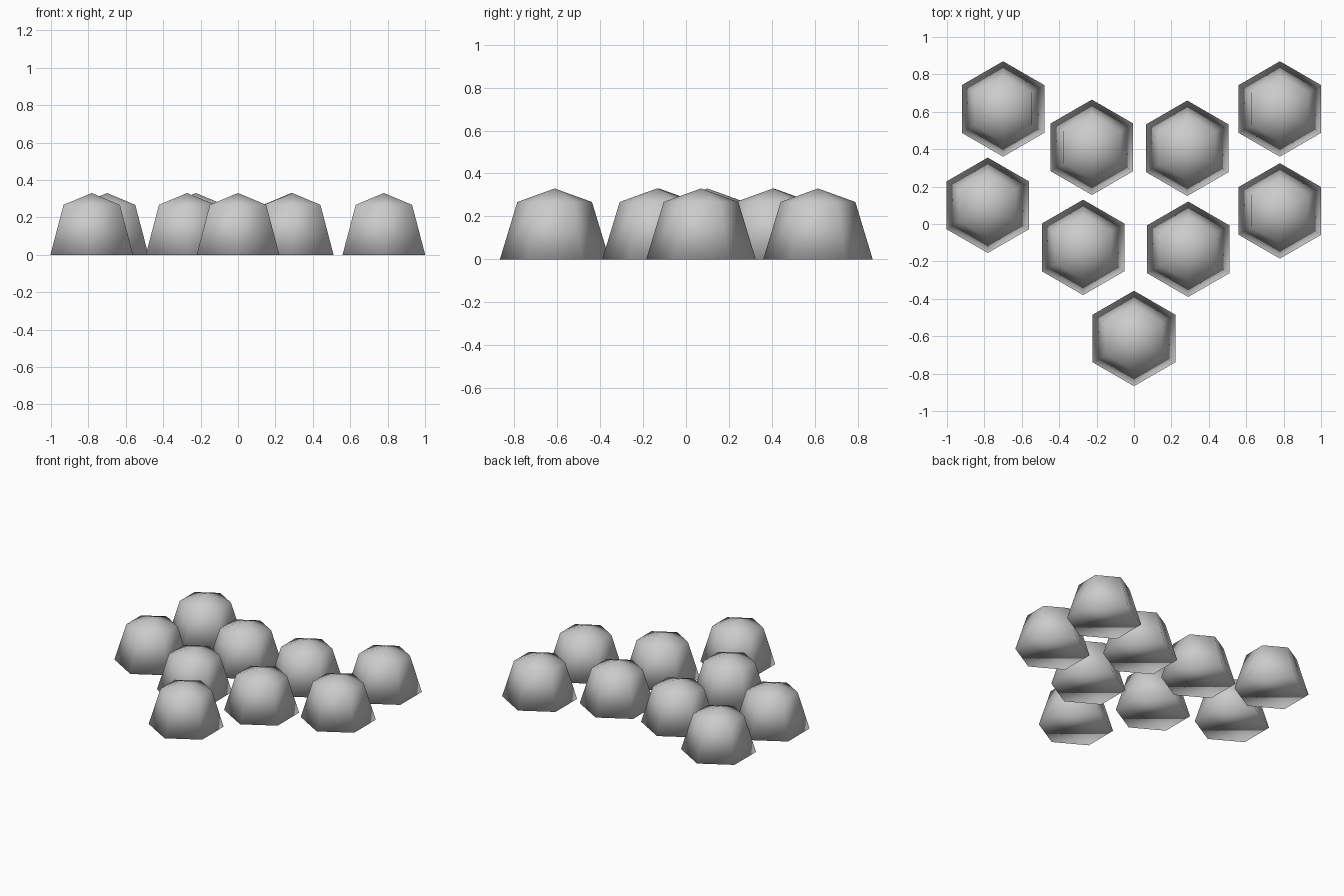
import bpy
import bmesh
from math import cos, sin, radians
from mathutils import Vector

cube = bpy.data.objects.get("Cube")
if cube:
    bpy.data.objects.remove(cube, do_unlink=True)

grey = bpy.data.materials.new("stone grey")
grey.use_nodes = True
colour = (0.6, 0.6, 0.6, 1)
grey.diffuse_color = colour
grey.node_tree.nodes["Principled BSDF"].inputs["Base Color"].default_value = colour

SIDES = 6
BASE_RADIUS, RIM_RADIUS = 0.255, 0.174
RIM_HEIGHT, TOP_HEIGHT = 0.267, 0.33


def ring(bm, radius, z):
    """Hexagon of vertices with corners towards front and back."""
    angles = [radians(90 + 360 * i / SIDES) for i in range(SIDES)]
    return [bm.verts.new((radius * cos(a), radius * sin(a), z)) for a in angles]


def mound_mesh():
    """Closed tapered hexagonal block with a low pointed cap."""
    bm = bmesh.new()
    base = ring(bm, BASE_RADIUS, 0)
    rim = ring(bm, RIM_RADIUS, RIM_HEIGHT)
    apex = bm.verts.new((0, 0, TOP_HEIGHT))
    bm.faces.new(base[::-1])
    for i in range(SIDES):
        j = (i + 1) % SIDES
        bm.faces.new((base[i], base[j], rim[j], rim[i]))
        bm.faces.new((rim[i], rim[j], apex))
    bmesh.ops.recalc_face_normals(bm, faces=bm.faces)
    for face in bm.faces:
        face.smooth = True
    mesh = bpy.data.meshes.new("hexagonal_mound")
    bm.to_mesh(mesh)
    bm.free()
    mesh.materials.append(grey)
    return mesh


# Scattered mounds, all sharing one mesh
places = {
    "back_right": (-0.70, 0.615),
    "back_inner_right": (-0.225, 0.41),
    "back_inner_left": (0.285, 0.405),
    "back_left": (0.78, 0.615),
    "outer_right": (-0.782, 0.10),
    "middle_right": (-0.272, -0.125),
    "middle_left": (0.29, -0.135),
    "outer_left": (0.78, 0.07),
    "front": (0.0, -0.612),
}
mesh = mound_mesh()
for name, (x, y) in places.items():
    mound = bpy.data.objects.new(name + "_mound", mesh)
    mound.location = Vector((x, y, 0))
    bpy.context.collection.objects.link(mound)
